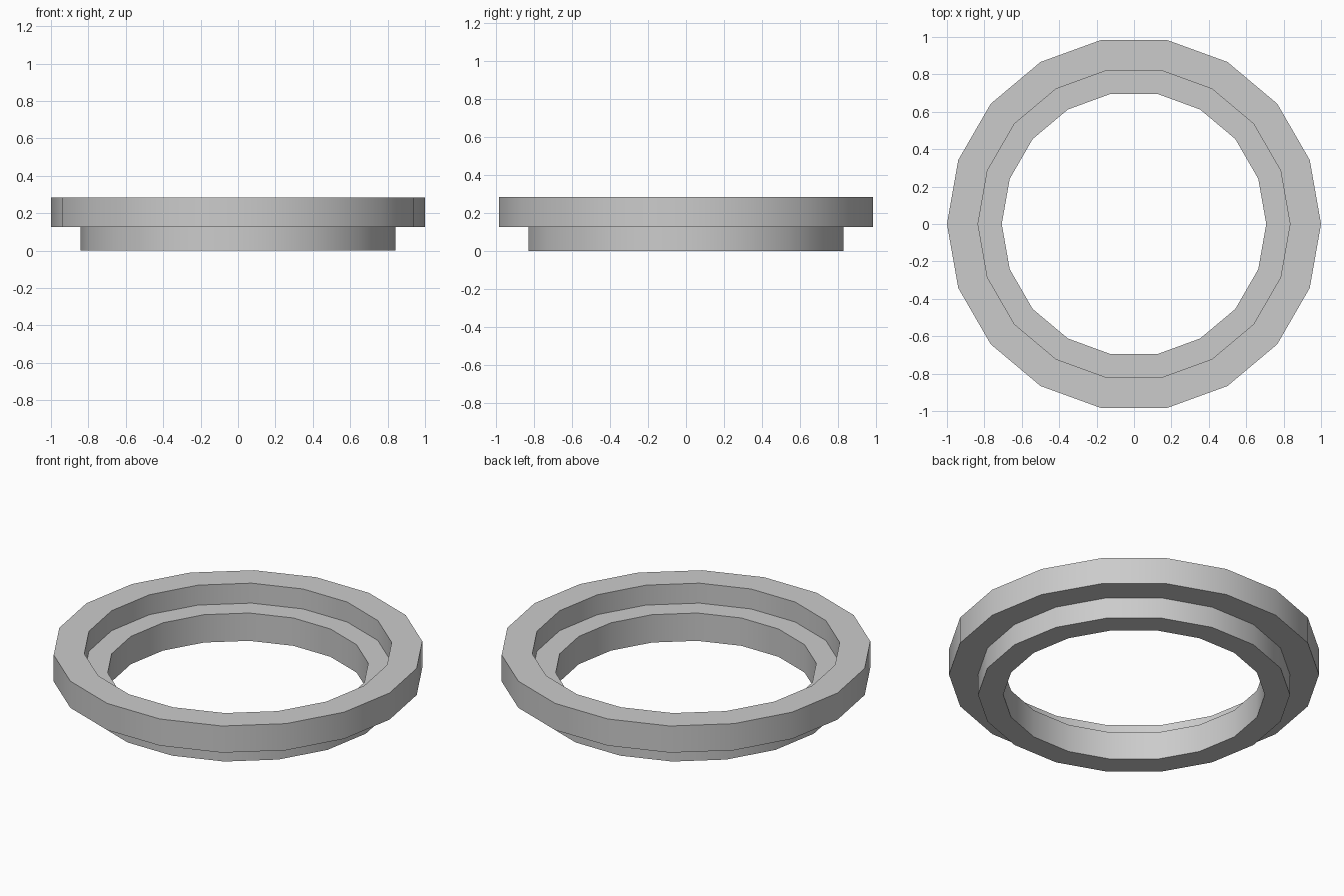
import bpy, bmesh
from math import cos, sin, pi, radians

if "Cube" in bpy.data.objects:
    bpy.data.objects.remove(bpy.data.objects["Cube"])

SIDES = 18

# Stepped cross-section as (radius, height), counter-clockwise
profile = [
    (0.707, 0.0), (0.843, 0.0), (0.843, 0.126), (1.0, 0.126),
    (1.0, 0.285), (0.834, 0.285), (0.834, 0.166), (0.707, 0.166),
]

# Sweep the closed section around z
bm = bmesh.new()
rings = []
for i in range(SIDES):
    a = 2 * pi * i / SIDES
    rings.append([bm.verts.new((r * cos(a), r * sin(a), z)) for r, z in profile])
n = len(profile)
for i in range(SIDES):
    a, b = rings[i], rings[(i + 1) % SIDES]
    for j in range(n):
        k = (j + 1) % n
        bm.faces.new((a[j], b[j], b[k], a[k]))
bmesh.ops.recalc_face_normals(bm, faces=bm.faces)

mesh = bpy.data.meshes.new("stepped_ring")
bm.to_mesh(mesh)
bm.free()
ring = bpy.data.objects.new("stepped_ring", mesh)
bpy.context.collection.objects.link(ring)

# Smooth walls, sharp steps
bpy.context.view_layer.objects.active = ring
ring.select_set(True)
bpy.ops.object.shade_smooth_by_angle(angle=radians(30))
